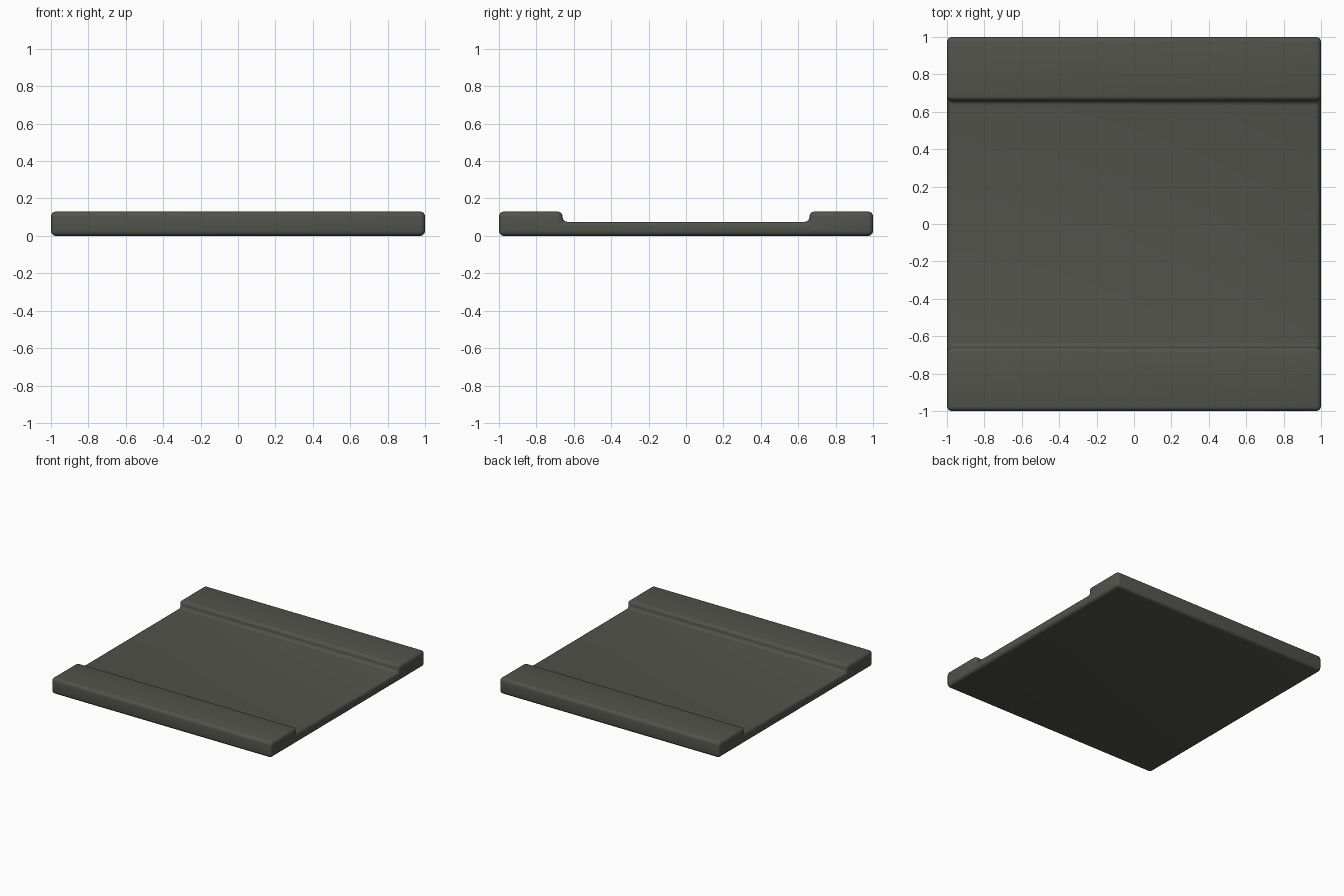
import bpy, bmesh

if "Cube" in bpy.data.objects:
    bpy.data.objects.remove(bpy.data.objects["Cube"])

# tray cross-section in y/z: two raised rails with a sunken floor between
half = [(1.0, 0.0), (1.0, 0.13), (0.66, 0.13), (0.66, 0.075)]
profile = half + [(-y, z) for y, z in reversed(half)]

# extrude the section along x
bm = bmesh.new()
section = bm.faces.new([bm.verts.new((-1.0, y, z)) for y, z in profile])
ext = bmesh.ops.extrude_face_region(bm, geom=[section])
moved = [v for v in ext["geom"] if isinstance(v, bmesh.types.BMVert)]
bmesh.ops.translate(bm, verts=moved, vec=(2.0, 0, 0))
bmesh.ops.recalc_face_normals(bm, faces=bm.faces)
mesh = bpy.data.meshes.new("slotted_plate")
bm.to_mesh(mesh)
bm.free()

plate = bpy.data.objects.new("slotted_plate", mesh)
bpy.context.collection.objects.link(plate)

# single dark grey colour
mat = bpy.data.materials.new("dark warm grey")
mat.diffuse_color = (0.085, 0.085, 0.073, 1)
mat.use_nodes = True
mat.node_tree.nodes["Principled BSDF"].inputs["Base Color"].default_value = mat.diffuse_color
mesh.materials.append(mat)

# soft rounded edges and fillets
bevel = plate.modifiers.new("rounded_edges", "BEVEL")
bevel.width = 0.026
bevel.segments = 4
bevel.limit_method = 'ANGLE'

bpy.context.view_layer.objects.active = plate
plate.select_set(True)
bpy.ops.object.modifier_apply(modifier=bevel.name)
bpy.ops.object.shade_smooth_by_angle()
